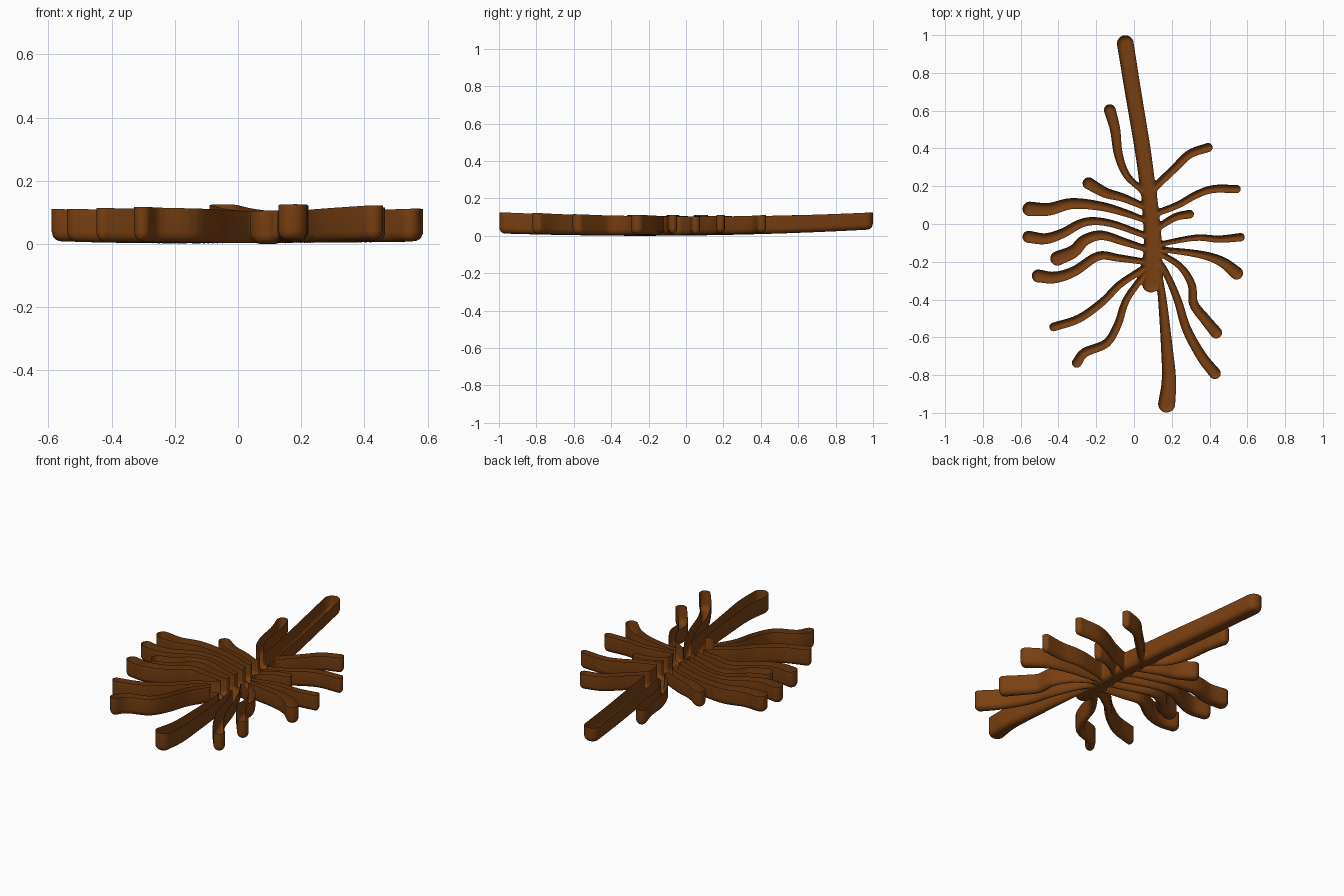
import bpy, bmesh, math
from mathutils import Vector

cube = bpy.data.objects.get("Cube")
if cube:
    bpy.data.objects.remove(cube)

STEP = 0.005      # sampling cell
FAR = 0.06        # reach of each branch's distance field
BLEND = 0.012     # fillet size where branches join
ROUND = 0.03      # radius of the rounded underside
field = {}


def spline(points):
    """Smooth curve through the given points."""
    p = [Vector(q) for q in points]
    p = [2 * p[0] - p[1]] + p + [2 * p[-1] - p[-2]]
    out = []
    for a, b, c, d in zip(p, p[1:], p[2:], p[3:]):
        for k in range(5):
            t = k / 5
            out.append(0.5 * (2 * b + (c - a) * t + (2 * a - 5 * b + 4 * c - d) * t * t
                              + (3 * b - a - 3 * c + d) * t ** 3))
    return out + [p[-2]]


def branch(root_r, tip_r, *points):
    """Add a tapered round-ended stroke, root to tip, to the distance field."""
    path = spline(points)
    n = len(path) - 1
    local = {}
    for s in range(n):
        a, b = path[s], path[s + 1]
        ab = b - a
        length2 = max(ab.length_squared, 1e-9)
        pad = max(root_r, tip_r) + FAR
        for i in range(math.floor((min(a.x, b.x) - pad) / STEP),
                       math.ceil((max(a.x, b.x) + pad) / STEP) + 1):
            for j in range(math.floor((min(a.y, b.y) - pad) / STEP),
                           math.ceil((max(a.y, b.y) + pad) / STEP) + 1):
                dx, dy = i * STEP - a.x, j * STEP - a.y
                t = min(1, max(0, (dx * ab.x + dy * ab.y) / length2))
                r = root_r + (tip_r - root_r) * (s + t) / n
                dist = math.hypot(dx - t * ab.x, dy - t * ab.y) - r
                if dist < local.get((i, j), FAR):
                    local[i, j] = dist
    for key, d in local.items():
        old = field.get(key, FAR)
        h = max(BLEND - abs(d - old), 0) / BLEND
        field[key] = min(d, old) - h * h * BLEND / 4


# Stem and central body
branch(0.041, 0.044, (0.075, 0.18), (0.045, 0.4), (-0.005, 0.7), (-0.046, 0.955))
branch(0.04, 0.05, (0.075, 0.2), (0.09, 0.05), (0.1, -0.1), (0.095, -0.2))
branch(0.045, 0.047, (0.095, -0.2), (0.09, -0.315))

# Branches on the right-hand side of the model (-x), back to front
branch(0.015, 0.031, (0.04, 0.18), (-0.04, 0.26), (-0.083, 0.37), (-0.1, 0.5), (-0.128, 0.603))
branch(0.017, 0.032, (0.06, 0.09), (-0.06, 0.14), (-0.15, 0.165), (-0.24, 0.215))
branch(0.015, 0.038, (0.06, 0.02), (-0.05, 0.06), (-0.18, 0.095), (-0.33, 0.108),
       (-0.45, 0.078), (-0.552, 0.08))
branch(0.016, 0.032, (0.06, -0.06), (-0.13, 0.005), (-0.26, 0.01), (-0.38, -0.05),
       (-0.47, -0.078), (-0.558, -0.068))
branch(0.016, 0.038, (0.06, -0.13), (-0.05, -0.095), (-0.17, -0.06), (-0.26, -0.085),
       (-0.32, -0.145), (-0.405, -0.182))
branch(0.016, 0.034, (0.06, -0.2), (-0.08, -0.18), (-0.19, -0.17), (-0.315, -0.25),
       (-0.42, -0.283), (-0.507, -0.275))
branch(0.018, 0.023, (0.06, -0.23), (-0.075, -0.32), (-0.165, -0.41), (-0.29, -0.5),
       (-0.425, -0.545))
branch(0.017, 0.026, (0.06, -0.26), (-0.04, -0.4), (-0.085, -0.53), (-0.145, -0.63),
       (-0.26, -0.68), (-0.303, -0.735))

# Branches on the left-hand side of the model (+x), front to back
branch(0.015, 0.045, (0.125, -0.22), (0.15, -0.4), (0.172, -0.635), (0.185, -0.82),
       (0.173, -0.953))
branch(0.014, 0.031, (0.11, -0.17), (0.165, -0.25), (0.23, -0.4), (0.278, -0.555),
       (0.357, -0.7), (0.428, -0.79))
branch(0.014, 0.031, (0.11, -0.14), (0.24, -0.22), (0.305, -0.32), (0.315, -0.42),
       (0.373, -0.5), (0.435, -0.575))
branch(0.013, 0.034, (0.11, -0.13), (0.345, -0.16), (0.465, -0.2), (0.543, -0.26))
branch(0.013, 0.022, (0.12, -0.11), (0.32, -0.073), (0.45, -0.08), (0.564, -0.07))
branch(0.017, 0.023, (0.11, -0.03), (0.215, 0.035), (0.294, 0.052))
branch(0.017, 0.022, (0.1, 0.05), (0.23, 0.1), (0.33, 0.155), (0.42, 0.185), (0.543, 0.185))
branch(0.02, 0.024, (0.095, 0.18), (0.21, 0.29), (0.295, 0.37), (0.392, 0.405))


# Shallow bowl-like bend of the underside and of the rim
def base_height(x, y):
    return 0.003 + 0.022 * (y + 0.25) ** 2 + 0.025 * x * x


def rim_height(x, y):
    return 0.105 + 0.023 * y * y + 0.025 * x * x


# Floor: cells clipped to the fused outline, curving up at the edge
bm = bmesh.new()
verts = {}


def vertex(key, x, y, depth):
    if key not in verts:
        u = 1 - min(max(depth, 0) / ROUND, 1)
        z = base_height(x, y) + ROUND * (1 - math.sqrt(1 - u * u))
        verts[key] = bm.verts.new((x, y, z))
    return verts[key]


def value(key):
    return field.get(key, FAR)


for (i, j) in list(field):
    ring = [(i, j), (i, j + 1), (i + 1, j + 1), (i + 1, j)]
    if min(value(k) for k in ring) >= 0:
        continue
    face = []
    for a, b in zip(ring, ring[1:] + ring[:1]):
        va, vb = value(a), value(b)
        if va < 0:
            face.append(vertex(a, a[0] * STEP, a[1] * STEP, -va))
        if (va < 0) != (vb < 0):
            t = va / (va - vb)
            x = (a[0] + (b[0] - a[0]) * t) * STEP
            y = (a[1] + (b[1] - a[1]) * t) * STEP
            face.append(vertex(tuple(sorted((a, b))), x, y, 0))
    if len(face) > 2:
        bm.faces.new(face)
bmesh.ops.remove_doubles(bm, verts=bm.verts[:], dist=0.0012)

# Upright walls, open at the top
border = [e for e in bm.edges if e.is_boundary]
wall = bmesh.ops.extrude_edge_only(bm, edges=border)["geom"]
for v in wall:
    if isinstance(v, bmesh.types.BMVert):
        v.co.z = rim_height(v.co.x, v.co.y)
bmesh.ops.recalc_face_normals(bm, faces=bm.faces[:])
lowest = min(bm.faces, key=lambda f: f.calc_center_median().z)
if lowest.normal.z > 0:
    bmesh.ops.reverse_faces(bm, faces=bm.faces[:])
bottom = min(v.co.z for v in bm.verts)
bmesh.ops.translate(bm, verts=bm.verts[:], vec=(0, 0, -bottom))

mesh = bpy.data.meshes.new("branching_trough")
bm.to_mesh(mesh)
bm.free()
trough = bpy.data.objects.new("branching_trough", mesh)
bpy.context.collection.objects.link(trough)

brown = bpy.data.materials.new("warm_brown")
brown.use_nodes = True
colour = (0.195, 0.052, 0.006, 1)
brown.diffuse_color = colour
brown.node_tree.nodes["Principled BSDF"].inputs["Base Color"].default_value = colour
mesh.materials.append(brown)

bpy.context.view_layer.objects.active = trough
trough.select_set(True)
bpy.ops.object.shade_smooth_by_angle(angle=math.radians(60))
